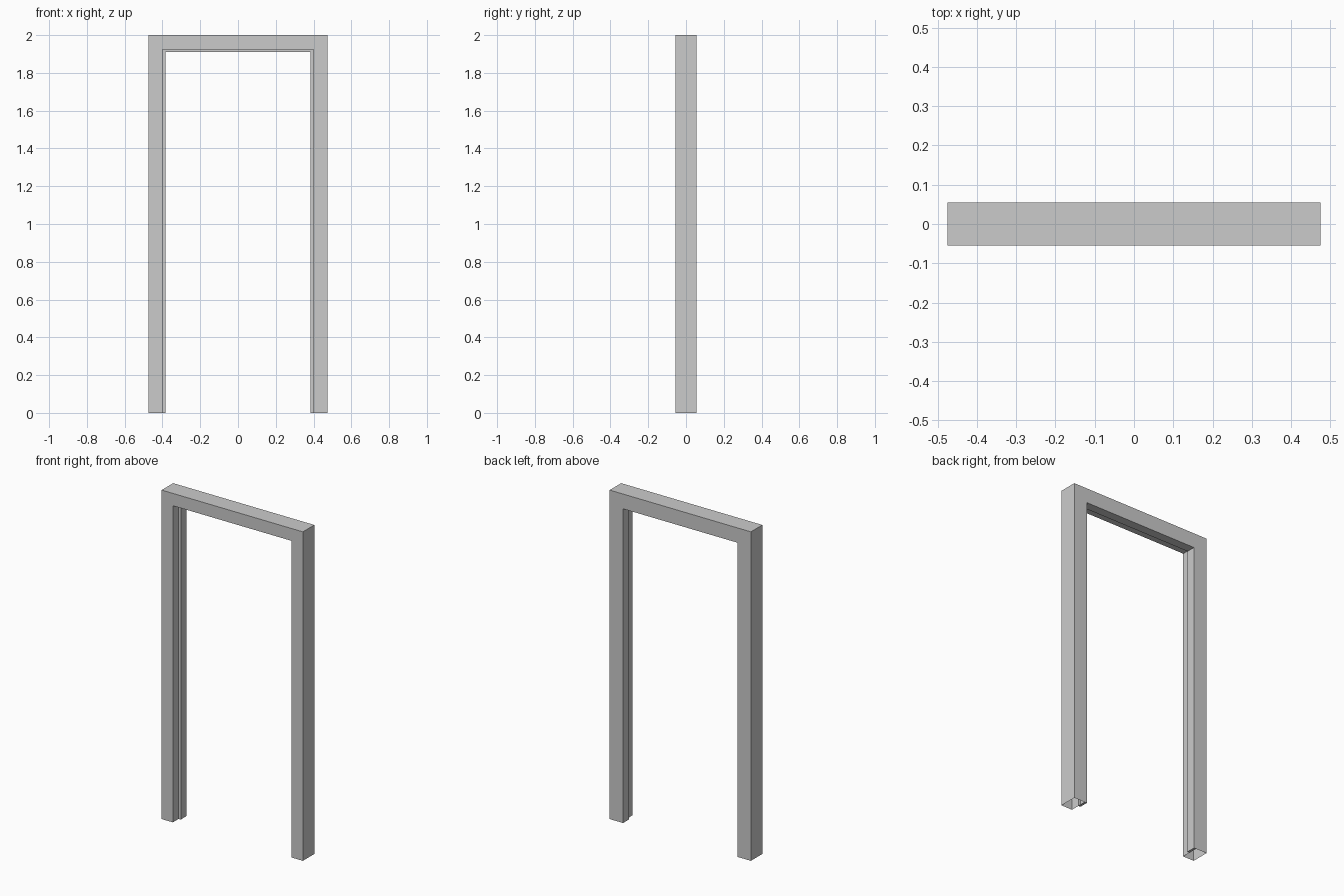
import bpy, bmesh

if "Cube" in bpy.data.objects:
    bpy.data.objects.remove(bpy.data.objects["Cube"])

HALF_W, HEIGHT = 0.475, 2.0

# Jamb cross-section: (distance inwards from outer edge, y), with a raised stop on the back half
PROFILE = [(0, -0.055), (0.075, -0.055), (0.075, 0), (0.09, 0),
           (0.09, 0.055), (0.075, 0.055), (0, 0.055)]
STOP = [2, 3, 4, 5]


def station_points(d, y):
    """Mitred path: left foot, left corner, right corner, right foot."""
    x, z = HALF_W - d, HEIGHT - d
    return [(-x, y, 0), (-x, y, z), (x, y, z), (x, y, 0)]


# Sweep the section around the opening; the jamb feet stay hollow
bm = bmesh.new()
rails = [[bm.verts.new(p) for p in station_points(d, y)] for d, y in PROFILE]
n = len(rails)
for i in range(n):
    a, b = rails[i], rails[(i + 1) % n]
    for s in range(3):
        bm.faces.new((a[s], a[s + 1], b[s + 1], b[s]))

# Closed feet under the door stop
for s in (0, 3):
    bm.faces.new([rails[i][s] for i in STOP])

bmesh.ops.recalc_face_normals(bm, faces=bm.faces)
mesh = bpy.data.meshes.new("door_frame")
bm.to_mesh(mesh)
bm.free()
frame = bpy.data.objects.new("door_frame", mesh)
bpy.context.collection.objects.link(frame)
